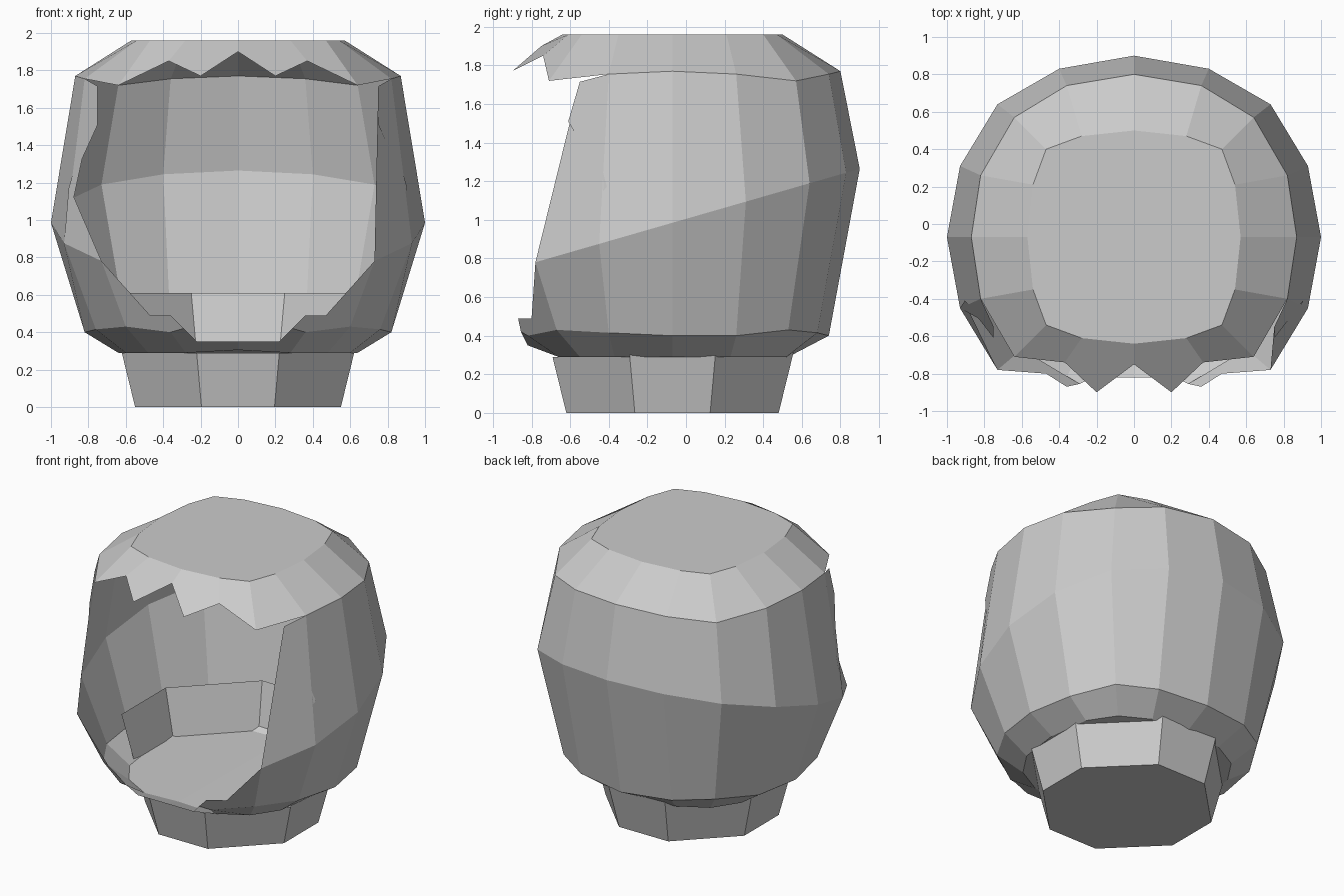
import bpy, bmesh

if "Cube" in bpy.data.objects:
    bpy.data.objects.remove(bpy.data.objects["Cube"])

CY = -0.07  # y of the central axis


def make_half(name, faces):
    """Build the x >= 0 half from point polygons, then mirror it."""
    bm = bmesh.new()
    for f in faces:
        pts = [p for i, p in enumerate(f) if p not in f[:i]]
        bm.faces.new([bm.verts.new(p) for p in pts])
    bmesh.ops.remove_doubles(bm, verts=bm.verts, dist=0.002)
    bmesh.ops.recalc_face_normals(bm, faces=bm.faces)
    me = bpy.data.meshes.new(name)
    bm.to_mesh(me)
    bm.free()
    ob = bpy.data.objects.new(name, me)
    bpy.context.collection.objects.link(ob)
    ob.location.y = CY
    mod = ob.modifiers.new("mirror", 'MIRROR')
    mod.use_clip = True
    mod.merge_threshold = 0.002
    return ob


def ring(quad, zf):
    """Half ring of nine points, front centre to back centre."""
    pts = [(x, -y) for x, y in quad] + [(x, y) for x, y in quad[-2::-1]]
    return [(x, y, zf(i, y)) for i, (x, y) in enumerate(pts)]


def loft(a, b, segs):
    return [[a[i], a[i + 1], b[i + 1], b[i]] for i in segs]


# shell rings, top to bottom
crown = ring([(0, .57), (.28, .54), (.47, .47), (.54, .28), (.57, 0)],
             lambda i, y: 1.96)
brow = ring([(0, .87), (.36, .81), (.64, .64), (.82, .33), (.87, 0)],
            lambda i, y: (1.77, 1.755, 1.72, 1.755)[i % 4])
wide = ring([(0, .97), (.4, .9), (.73, .71), (.93, .38), (1, 0)],
            lambda i, y: .985 + .288 * y)
low = ring([(0, .81), (.36, .75), (.6, .6), (.76, .33), (.82, 0)],
           lambda i, y: (.40, .40, .43, .415)[i % 4])
base = ring([(0, .6), (.28, .59), (.48, .48), (.6, .3), (.64, 0)],
            lambda i, y: .305 if i == 0 else .29)

shell = [crown, base]
shell += loft(crown, brow, range(2, 8))
shell += loft(brow, wide, range(3, 8))
shell += loft(wide, low, range(2, 8))
shell += loft(low, base, range(1, 8))

# jagged fringe over the opening
notch = (.37, -.67, 1.85)
shell.append([crown[0], crown[1], notch, (.2, -.83, 1.77), (0, -.68, 1.9)])
shell.append([crown[1], crown[2], brow[2], notch])

# cut side edge of the opening
shell.append([brow[3], (.75, -.48, 1.715), (.75, -.54, 1.51), (.905, -.34, 1.17),
              (.885, -.39, 1.14), wide[2], wide[3]])

# chin edge of the opening
lip = (.29, -.785, .42)
shell.append([wide[2], low[2], low[1], lip, (.36, -.80, .49), (.47, -.73, .49)])
shell.append([low[1], lip, (.22, -.75, .35), (0, -.75, .35), base[0], base[1]])
make_half("shell", shell)


# neck: tapered octagon, its upper back walls stand inside the shell
def octagon(z):
    r, h = .55 + .15 * z / .61, .195 + .055 * z / .61
    return [(0, -r, z), (h, -r, z), (r, -h, z), (r, h, z), (h, r, z), (0, r, z)]


foot, collar, top = octagon(0), octagon(.29), octagon(.61)
make_half("neck", [foot] + loft(foot, collar, range(5)) + loft(collar, top, range(2, 5)))
